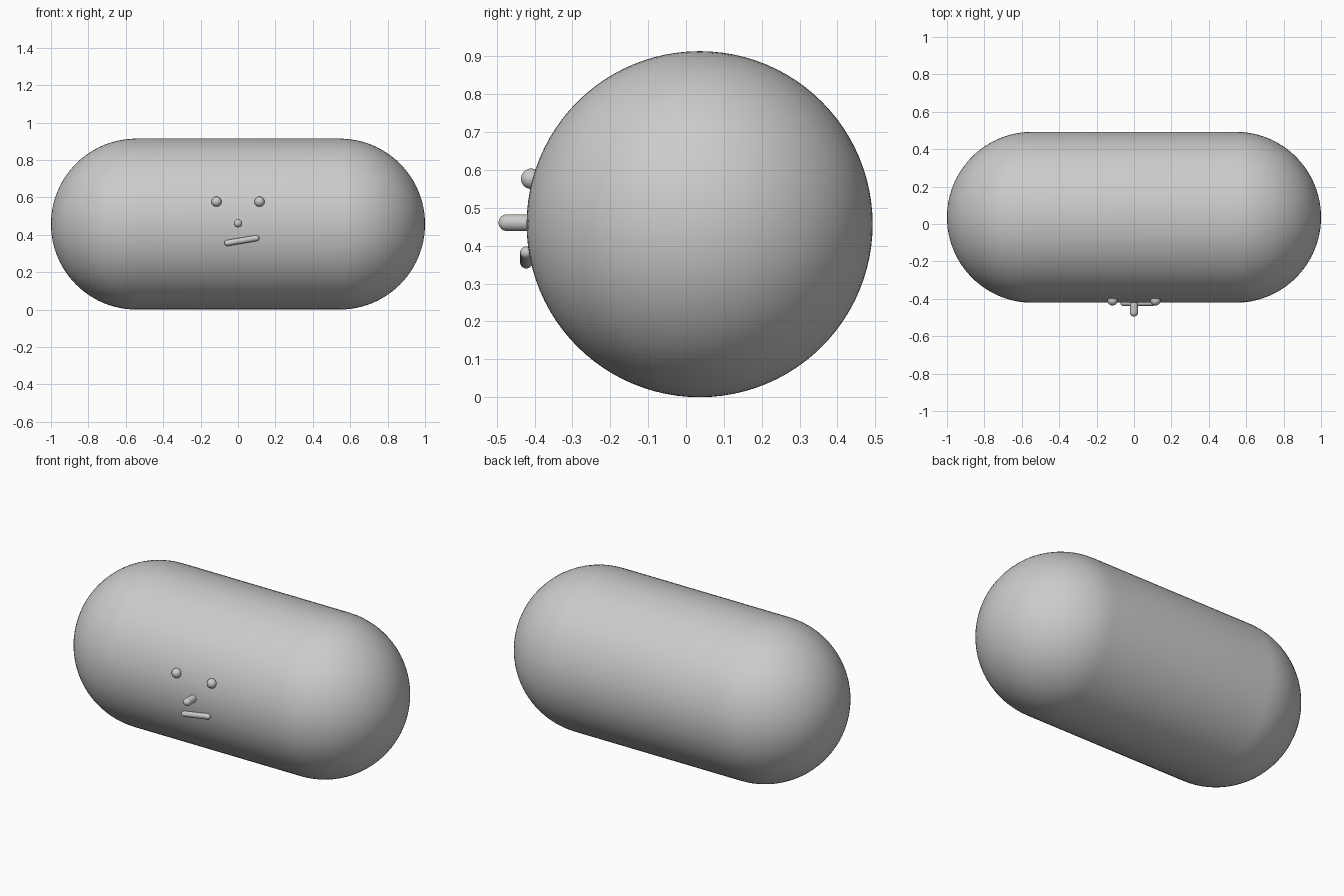
import bpy, bmesh, math
from mathutils import Vector

if "Cube" in bpy.data.objects:
    bpy.data.objects.remove(bpy.data.objects["Cube"])

grey = bpy.data.materials.new("plain grey")
grey.diffuse_color = (0.6, 0.6, 0.6, 1)
grey.use_nodes = True
grey.node_tree.nodes["Principled BSDF"].inputs["Base Color"].default_value = grey.diffuse_color


def capsule(name, a, b, r, sides=32, rings=8):
    """Round-ended rod; a and b are the centres of its end balls."""
    a, b = Vector(a), Vector(b)
    half = (b - a).length / 2
    bm = bmesh.new()
    # half profile from pole to pole, spun around z
    pts = [Vector((r * math.sin(t), 0, s * half + r * math.cos(t)))
           for s, start in ((1, 0), (-1, math.pi / 2))
           for t in (start + i * math.pi / 2 / rings for i in range(rings + 1))]
    verts = [bm.verts.new(p) for p in pts]
    edges = [bm.edges.new(pair) for pair in zip(verts, verts[1:])]
    bmesh.ops.spin(bm, geom=verts + edges, cent=(0, 0, 0), axis=(0, 0, 1),
                   angle=math.tau, steps=sides, use_duplicate=False)
    bmesh.ops.remove_doubles(bm, verts=bm.verts, dist=r * 1e-4)
    bmesh.ops.recalc_face_normals(bm, faces=bm.faces)
    for f in bm.faces:
        f.smooth = True
    me = bpy.data.meshes.new(name)
    bm.to_mesh(me)
    bm.free()
    me.materials.append(grey)
    ob = bpy.data.objects.new(name, me)
    ob.location = (a + b) / 2
    ob.rotation_euler = (b - a).to_track_quat('Z', 'Y').to_euler()
    bpy.context.collection.objects.link(ob)
    return ob


# Body: a wide lying capsule
R = 0.457
capsule("body", (-1 + R, 0.036, R), (1 - R, 0.036, R), R, 96, 24)

# Eyes
for side, x in (("left", -0.115), ("right", 0.115)):
    bpy.ops.mesh.primitive_uv_sphere_add(segments=32, ring_count=16, radius=0.027,
                                         location=(x, -0.409, 0.577))
    eye = bpy.context.object
    eye.name = side + "_eye"
    eye.data.materials.append(grey)
    bpy.ops.object.shade_smooth()

# Nose and tilted mouth
capsule("nose", (0, -0.38, 0.461), (0, -0.473, 0.461), 0.022)
capsule("mouth", (-0.057, -0.422, 0.356), (0.098, -0.422, 0.382), 0.016)
